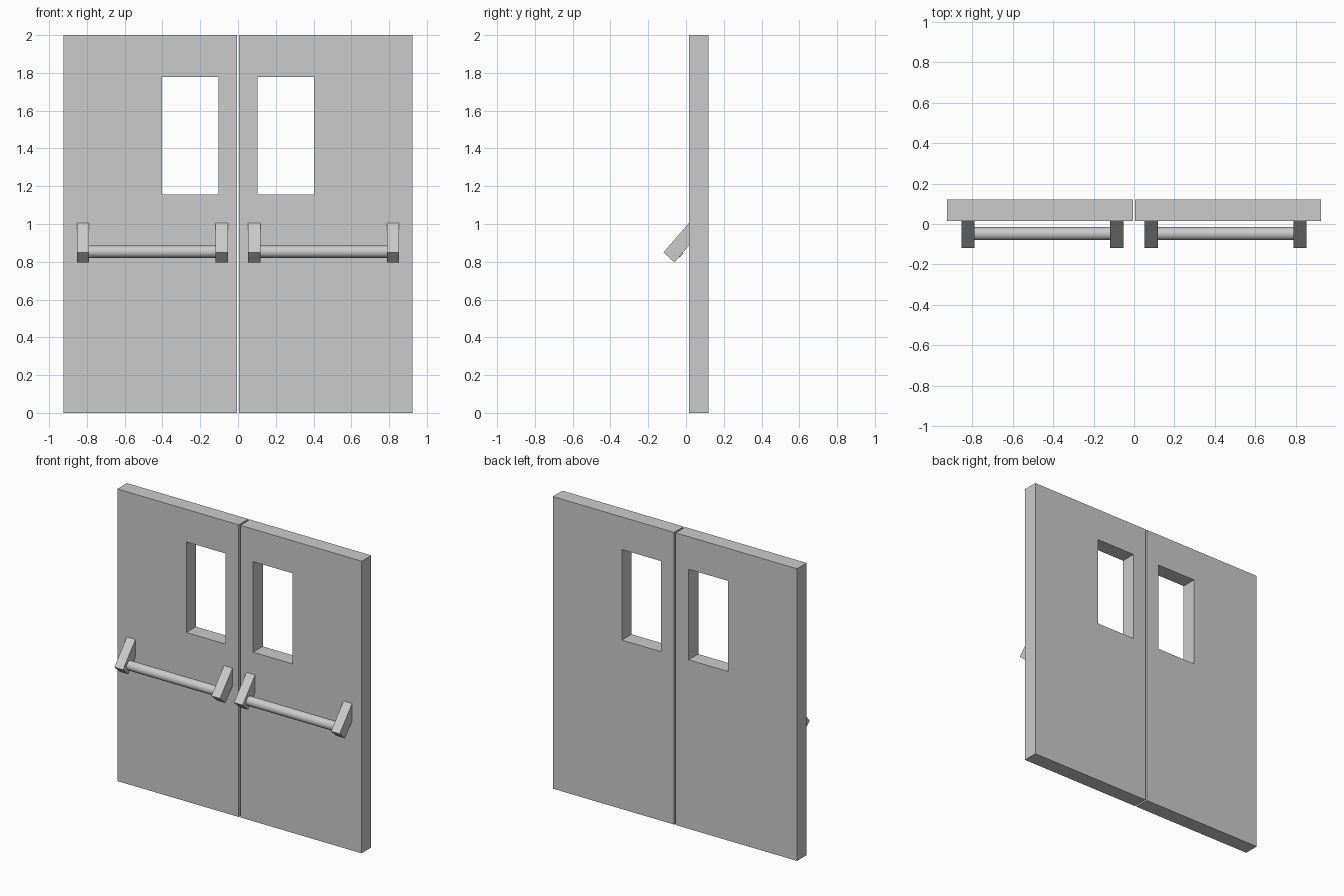
import bpy, bmesh, math
from mathutils import Matrix

if "Cube" in bpy.data.objects:
    bpy.data.objects.remove(bpy.data.objects["Cube"])

Y_FRONT, Y_BACK = 0.016, 0.12


def finish(bm, name):
    bmesh.ops.recalc_face_normals(bm, faces=bm.faces)
    me = bpy.data.meshes.new(name)
    bm.to_mesh(me)
    bm.free()
    ob = bpy.data.objects.new(name, me)
    bpy.context.collection.objects.link(ob)
    return ob


def extrude(bm, vec):
    geo = bmesh.ops.extrude_face_region(bm, geom=bm.faces[:])["geom"]
    bmesh.ops.translate(bm, vec=vec, verts=[g for g in geo if isinstance(g, bmesh.types.BMVert)])


def rect(bm, x0, x1, z0, z1):
    return [bm.verts.new((x, Y_FRONT, z)) for x, z in ((x0, z0), (x1, z0), (x1, z1), (x0, z1))]


def door_leaf(name, s):
    # frame of four quads around the window opening, given thickness
    bm = bmesh.new()
    outer = rect(bm, s * 0.006, s * 0.925, 0, 2)
    inner = rect(bm, s * 0.104, s * 0.402, 1.157, 1.777)
    for i in range(4):
        j = (i + 1) % 4
        bm.faces.new((outer[i], outer[j], inner[j], inner[i]))
    extrude(bm, (0, Y_BACK - Y_FRONT, 0))
    return finish(bm, name)


def bracket(name, x0, x1):
    # slanted arm, flush against the door face
    bm = bmesh.new()
    profile = [(Y_FRONT, 1.006), (-0.119, 0.85), (-0.061, 0.797), (Y_FRONT, 0.886)]
    bm.faces.new([bm.verts.new((x0, y, z)) for y, z in profile])
    extrude(bm, (x1 - x0, 0, 0))
    return finish(bm, name)


def push_bar(name, x0, x1):
    # round bar between the two arms
    bm = bmesh.new()
    m = Matrix.Translation(((x0 + x1) / 2, -0.048, 0.853)) @ Matrix.Rotation(math.pi / 2, 4, 'Y')
    bmesh.ops.create_cone(bm, cap_ends=True, segments=32, radius1=0.032, radius2=0.032,
                          depth=abs(x1 - x0), matrix=m)
    ob = finish(bm, name)
    bpy.ops.object.select_all(action='DESELECT')
    ob.select_set(True)
    bpy.context.view_layer.objects.active = ob
    bpy.ops.object.shade_smooth_by_angle()


for side, s in (("left", -1), ("right", 1)):
    door_leaf(side + "_door", s)
    bracket(side + "_inner_bracket", s * 0.053, s * 0.118)
    bracket(side + "_outer_bracket", s * 0.788, s * 0.853)
    push_bar(side + "_push_bar", s * 0.116, s * 0.79)
